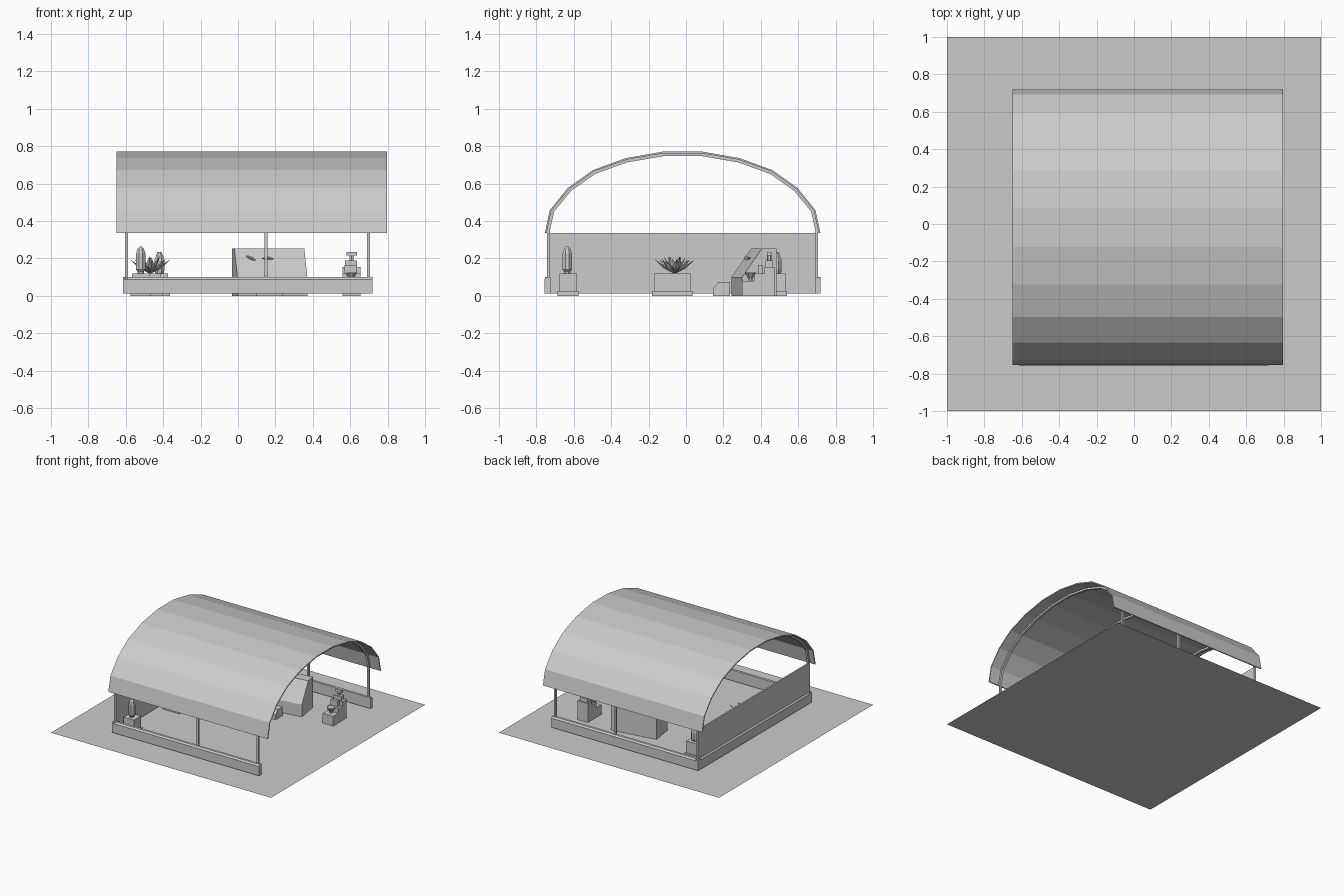
import bpy, bmesh, math
from mathutils import Matrix, Vector

if "Cube" in bpy.data.objects:
    bpy.data.objects.remove(bpy.data.objects["Cube"])


def finish(name, bm):
    bmesh.ops.recalc_face_normals(bm, faces=bm.faces)
    me = bpy.data.meshes.new(name)
    bm.to_mesh(me)
    bm.free()
    ob = bpy.data.objects.new(name, me)
    bpy.context.collection.objects.link(ob)
    return ob


def box(name, x0, x1, y0, y1, z0, z1):
    bm = bmesh.new()
    m = Matrix.Translation(((x0 + x1) / 2, (y0 + y1) / 2, (z0 + z1) / 2)) @ \
        Matrix.Diagonal((x1 - x0, y1 - y0, z1 - z0, 1))
    bmesh.ops.create_cube(bm, size=1, matrix=m)
    return finish(name, bm)


def prism(name, profile, a, b, axis='X'):
    """Extrude a (horizontal, z) profile along x or y from a to b."""
    bm = bmesh.new()
    place = (lambda t, p: (t, p[0], p[1])) if axis == 'X' else (lambda t, p: (p[0], t, p[1]))
    f = bm.faces.new([bm.verts.new(place(a, p)) for p in profile])
    ext = bmesh.ops.extrude_face_region(bm, geom=[f])
    vs = [g for g in ext['geom'] if isinstance(g, bmesh.types.BMVert)]
    bmesh.ops.translate(bm, verts=vs, vec=place(b - a, (0, 0)))
    return finish(name, bm)


def lathe(name, profile, loc, n=8):
    bm = bmesh.new()
    rings = [[bm.verts.new((loc[0] + r * math.cos((i + .5) * math.tau / n),
                            loc[1] + r * math.sin((i + .5) * math.tau / n), loc[2] + z))
              for i in range(n)] for r, z in profile]
    for lo, hi in zip(rings, rings[1:]):
        for i in range(n):
            bm.faces.new((lo[i], lo[(i + 1) % n], hi[(i + 1) % n], hi[i]))
    bm.faces.new(rings[0][::-1])
    bm.faces.new(rings[-1])
    return finish(name, bm)


CY, EAVE = -0.018, 0.335

# Ground slab sheet
bm = bmesh.new()
bmesh.ops.create_grid(bm, x_segments=1, y_segments=1, size=1)
finish("floor", bm)

# Barrel roof: faceted shell and hoops beneath it
half = [(.737, .335), (.71, .458), (.615, .576), (.48, .672), (.305, .736), (.105, .771)]
arc = half + [(-y, z) for y, z in reversed(half)]


def inset(d):
    return [(CY + y * (1 - d / .737), EAVE + (z - EAVE) * (1 - d / .436)) for y, z in arc]


prism("roof_shell", inset(0) + inset(.009)[::-1], -.65, .797)
post_x = (-.597, .151, .698)
for x in post_x:
    prism("roof_hoop", inset(.009) + inset(.024)[::-1], x - .009, x + .009)

# Long low walls with chamfered tops, and posts, front and back
for side, label in ((-1, "front"), (1, "back")):
    wall = [(.738, .012), (.738, .088), (.727, .1), (.707, .1), (.707, .012)]
    prism(label + "_wall", [(CY + side * y, z) for y, z in wall], -.615, .72)
    for x in post_x:
        ys = sorted((CY + side * .708, CY + side * .725))
        box(label + "_post", x - .008, x + .008, *ys, .1, .345)

# Closed left end: chamfered plinth and tall panel
prism("end_plinth", [(-.615, .012), (-.615, .088), (-.605, .1), (-.592, .1), (-.592, .012)],
      -.755, .719, 'Y')
box("end_panel", -.604, -.59, -.735, .70, .012, EAVE)


# Display pedestals
def pedestal(x, y, w, d, top):
    box("pedestal_base", x - w / 2, x + w / 2, y - d / 2, y + d / 2, 0, .025)
    box("pedestal_body", x - w / 2 + .009, x + w / 2 - .009,
        y - d / 2 + .009, y + d / 2 - .009, .025, top)


pedestal(-.52, -.63, .112, .112, .12)
pedestal(-.42, .484, .112, .112, .12)
pedestal(-.48, -.073, .15, .215, .12)

# Capsule vase and smaller bottle on the square pedestals
lathe("capsule", [(.018, 0), (.018, .01), (.027, .02), (.027, .105), (.018, .132), (.005, .145)],
      (-.52, -.635, .12))
lathe("bottle", [(.024, 0), (.03, .02), (.03, .07), (.018, .1), (.012, .115)],
      (-.42, .484, .12))

# Plant of pointed, creased leaves
bm = bmesh.new()
for count, reach, rise, turn in ((8, .108, .075, .1), (6, .06, .09, .45)):
    for i in range(count):
        rot = Matrix.Translation((-.47, -.06, .12)) @ \
            Matrix.Rotation(turn + i * math.tau / count, 4, 'Z')
        pts = [(.005, 0, 0), (reach * .5, .021, rise * .5), (reach, 0, rise),
               (reach * .5, -.021, rise * .5), (reach * .55, 0, rise * .36)]
        v = [bm.verts.new(rot @ Vector(p)) for p in pts]
        for a, b in ((0, 1), (1, 2), (2, 3), (3, 0)):
            bm.faces.new((v[a], v[b], v[4]))
finish("plant_leaves", bm)

# Sloping console, turned slightly, with two small handles
turn = Matrix.Translation((-.003, .243, 0)) @ Matrix.Rotation(math.radians(8.7), 4, 'Z')
console = prism("console", [(0, 0), (0, .1), (.106, .252), (.185, .252), (.185, 0)], 0, .378)
console.matrix_world = turn
for x, tilt in ((.085, .45), (.175, .05)):
    bm = bmesh.new()
    bmesh.ops.create_uvsphere(bm, u_segments=8, v_segments=4, radius=1,
                              matrix=Matrix.Translation((x, .068, .2)) @
                              Matrix.Rotation(tilt, 4, 'Y') @
                              Matrix.Diagonal((.032, .01, .008, 1)))
    finish("console_handle", bm).matrix_world = turn

# Low two-level step in front of the console
prism("low_step", [(.145, 0), (.145, .04), (.165, .06), (.172, .073), (.235, .073), (.235, 0)],
      .1, .24)

# Stepped display stand with a small item on each step
prism("display_stand", [(.30, 0), (.30, .08), (.365, .08), (.365, .12), (.42, .12),
                        (.42, .155), (.475, .155), (.475, 0)], .56, .655)
lathe("low_dish", [(.012, 0), (.012, .012), (.032, .04), (.03, .046)], (.605, .345, .08))
box("middle_block", .57, .637, .385, .41, .12, .165)
box("top_plinth", .572, .637, .425, .465, .155, .188)
lathe("top_neck", [(.012, 0), (.012, .028)], (.607, .445, .188), 6)
box("top_bar", .58, .637, .434, .456, .215, .235)
